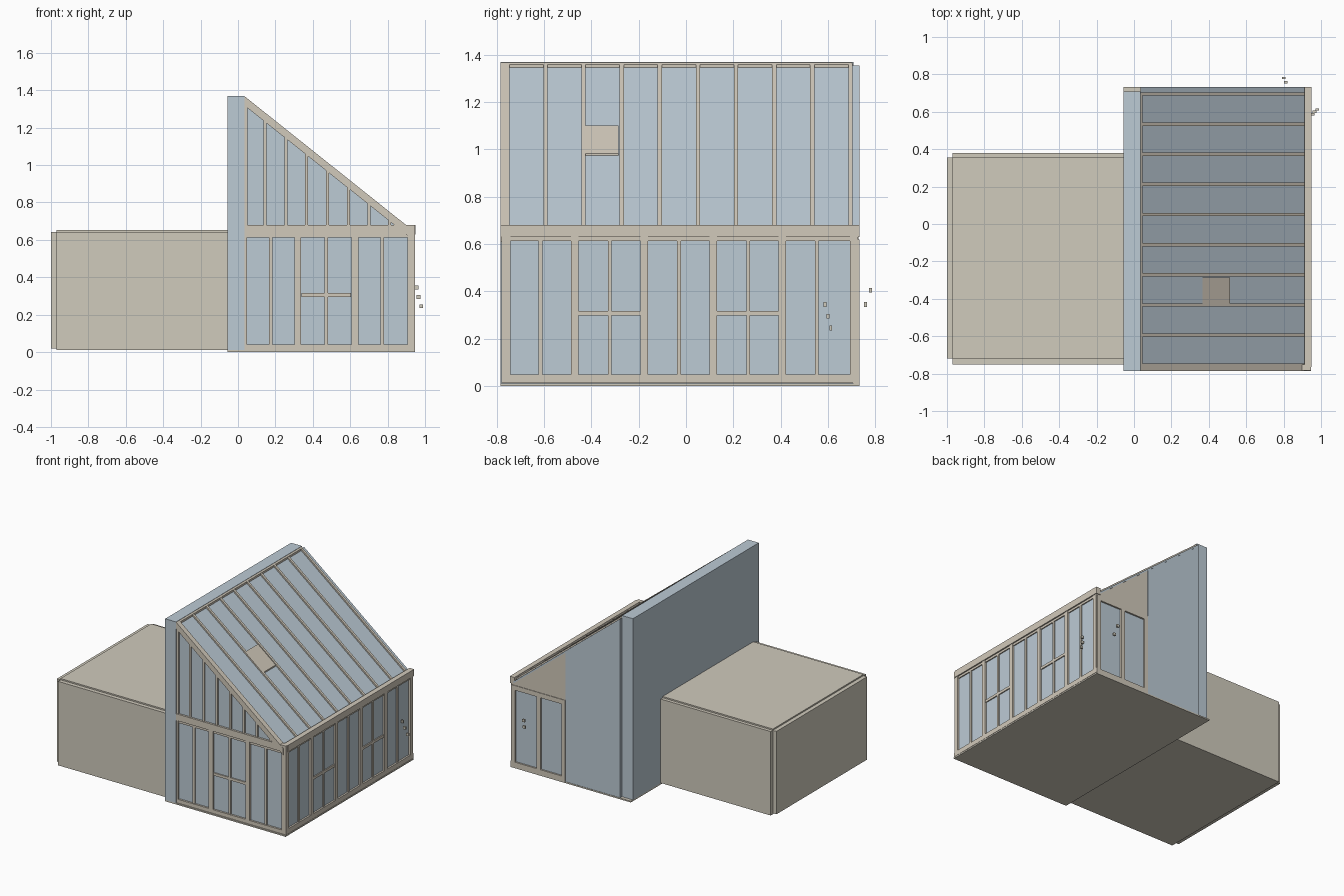
import bpy, bmesh


def material(name, rgb):
    m = bpy.data.materials.new(name)
    m.diffuse_color = (*rgb, 1)
    return m


TIMBER = material("warm_beige", (0.64, 0.585, 0.495))
STONE = material("pale_stone", (0.63, 0.595, 0.505))
GLASS = material("pale_blue", (0.505, 0.595, 0.665))


def prism(bm, pts, y0, y1):
    """Extrude an xz outline from y0 to y1."""
    a = [bm.verts.new((x, y0, z)) for x, z in pts]
    b = [bm.verts.new((x, y1, z)) for x, z in pts]
    n = len(pts)
    bm.faces.new(a)
    bm.faces.new(b[::-1])
    for i in range(n):
        j = (i + 1) % n
        bm.faces.new((a[i], b[i], b[j], a[j]))


def box(bm, x0, x1, y0, y1, z0, z1):
    prism(bm, [(x0, z0), (x1, z0), (x1, z1), (x0, z1)], y0, y1)


def part(name, mat, boxes=(), prisms=()):
    bm = bmesh.new()
    for b in boxes:
        box(bm, *b)
    for p in prisms:
        prism(bm, *p)
    bmesh.ops.recalc_face_normals(bm, faces=bm.faces)
    me = bpy.data.meshes.new(name)
    bm.to_mesh(me)
    bm.free()
    me.materials.append(mat)
    ob = bpy.data.objects.new(name, me)
    bpy.context.collection.objects.link(ob)
    return ob


def roof(x):
    """Height of the upper edge of the roof."""
    return 1.368 - 0.797 * (x - 0.035)


def slope(x0, x1, top, bottom):
    """Sloping bar between two depths below the roof line."""
    return [(x0, roof(x0) - top), (x0, roof(x0) - bottom),
            (x1, roof(x1) - bottom), (x1, roof(x1) - top)]


# Floor slab and tall dividing wall
part("floor_slab", STONE, [(-0.055, 0.945, -0.785, 0.733, 0, 0.01)])
part("dividing_wall", GLASS, [(-0.055, 0.035, -0.785, 0.708, 0.01, 1.37)])

# Flat-roofed side room with notched corners
part("side_room", STONE, [
    (-0.97, -0.055, -0.72, 0.355, 0.012, 0.652),
    (-1.0, -0.97, -0.72, 0.355, 0.02, 0.642),
    (-0.97, -0.055, -0.75, -0.72, 0.012, 0.642),
    (-0.97, -0.055, 0.355, 0.38, 0.012, 0.642)])

# Front glazed wall
front = [(0.01, 0.945, -0.78, -0.75, 0.012, 0.04),
         (0.01, 0.945, -0.783, -0.75, 0.63, 0.68),
         (0.035, 0.92, -0.775, -0.752, 0.612, 0.63),
         (0.34, 0.605, -0.775, -0.752, 0.295, 0.315)]
for x in (0.03, 0.32, 0.625, 0.925):
    front.append((x - 0.018, x + 0.018, -0.78, -0.75, 0.04, 0.63))
for x in (0.175, 0.472, 0.772):
    front.append((x - 0.009, x + 0.009, -0.775, -0.752, 0.04, 0.612))
part("front_frame", TIMBER, front)
part("front_glass", GLASS, [(0.03, 0.925, -0.766, -0.758, 0.03, 0.64)])

# Front gable with mullions and sloping edge rafter
part("gable_mullions", TIMBER, prisms=[
    ([(x - 0.008, 0.68), (x + 0.008, 0.68), (x + 0.008, roof(x + 0.008) - 0.04),
      (x - 0.008, roof(x - 0.008) - 0.04)], -0.778, -0.755)
    for x in (0.043, 0.145, 0.257, 0.367, 0.478, 0.59, 0.70, 0.81)])
part("gable_glass", GLASS, prisms=[
    ([(0.035, 0.67), (0.89, 0.67), (0.035, roof(0.035) - 0.02)], -0.768, -0.76)])
part("gable_rafter", TIMBER, prisms=[(slope(0.035, 0.925, 0, 0.05), -0.785, -0.764)])

# Right glazed wall
side = [(0.915, 0.945, -0.765, 0.733, 0.012, 0.048),
        (0.912, 0.95, -0.765, 0.733, 0.63, 0.68),
        (0.92, 0.94, -0.75, 0.70, 0.614, 0.63),
        (0.92, 0.94, -0.455, -0.19, 0.298, 0.318),
        (0.92, 0.94, 0.13, 0.39, 0.298, 0.318)]
for y in (-0.758, -0.47, -0.177, 0.115, 0.407, 0.71):
    side.append((0.915, 0.945, y - 0.016, y + 0.016, 0.04, 0.63))
for y in (-0.615, -0.322, -0.03, 0.263, 0.553):
    side.append((0.92, 0.94, y - 0.008, y + 0.008, 0.04, 0.614))
part("right_frame", TIMBER, side)
part("right_glass", GLASS, [(0.924, 0.932, -0.76, 0.71, 0.03, 0.64)])

# Sloping glass roof, rafters, ridge rail and roof hatch
part("roof_glass", GLASS, prisms=[(slope(0.035, 0.92, 0.014, 0.028), -0.764, 0.733)])
part("roof_rafters", TIMBER, prisms=[
    (slope(0.037, 0.918, 0.001, 0.05), y - 0.009, y + 0.009)
    for y in [-0.755 + 0.1611 * i for i in range(10)]])
part("ridge_rail", TIMBER, prisms=[(slope(0.035, 0.045, 0, 0.04), -0.764, 0.70)])
part("roof_hatch", TIMBER, prisms=[(slope(0.365, 0.512, 0.004, 0.015), -0.43, -0.285)])

# Back wall, panel above the door, and double door
part("back_wall", GLASS, prisms=[
    ([(0.035, 0.01), (0.49, 0.01), (0.49, roof(0.49) - 0.02),
      (0.035, roof(0.035) - 0.02)], 0.708, 0.73)])
part("back_upper_panel", TIMBER, prisms=[
    ([(0.49, 0.615), (0.935, 0.615), (0.92, roof(0.92) - 0.015),
      (0.49, roof(0.49) - 0.02)], 0.708, 0.729)])
door = [(0.49, 0.94, 0.705, 0.733, 0.01, 0.045),
        (0.49, 0.94, 0.705, 0.733, 0.585, 0.62)]
for x in (0.506, 0.712, 0.924):
    door.append((x - 0.016, x + 0.016, 0.705, 0.733, 0.04, 0.59))
part("back_door_frame", TIMBER, door)
part("back_door_glass", GLASS, [(0.5, 0.925, 0.713, 0.721, 0.03, 0.6)])

# Small door handle pieces
handles = []
for y, z, x in ((0.587, 0.345, 0.955), (0.6, 0.295, 0.965), (0.612, 0.245, 0.98)):
    handles.append((x - 0.01, x + 0.01, y - 0.006, y + 0.006, z - 0.01, z + 0.01))
for x, y, z in ((0.80, 0.78, 0.405), (0.812, 0.758, 0.345)):
    handles.append((x - 0.01, x + 0.01, y - 0.006, y + 0.006, z - 0.01, z + 0.01))
part("door_handles", STONE, handles)
